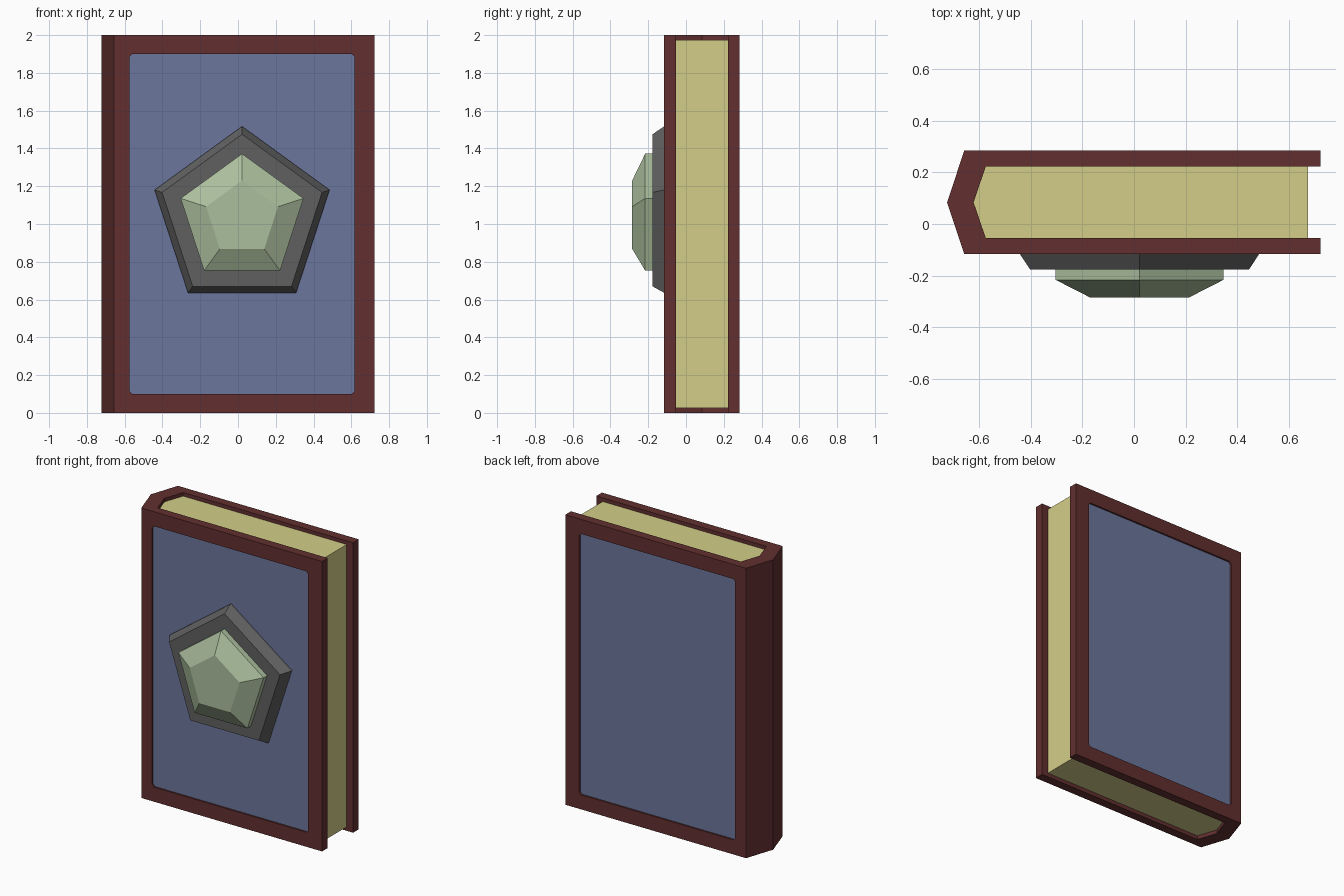
import bpy, bmesh, math

if "Cube" in bpy.data.objects:
    bpy.data.objects.remove(bpy.data.objects["Cube"])


def material(name, rgb):
    lin = [((c / 255 + 0.055) / 1.055) ** 2.4 for c in rgb]
    m = bpy.data.materials.new(name)
    m.diffuse_color = (*lin, 1)
    m.use_nodes = True
    m.node_tree.nodes["Principled BSDF"].inputs["Base Color"].default_value = m.diffuse_color
    return m


LEATHER = material("dark red leather", (98, 47, 47))
BLUE = material("blue panel", (107, 118, 156))
PAPER = material("cream paper", (212, 206, 136))
IRON = material("grey metal", (96, 96, 96))
GREEN = material("green gem", (171, 191, 157))


def finish(name, bm, *mats):
    bmesh.ops.recalc_face_normals(bm, faces=bm.faces)
    me = bpy.data.meshes.new(name)
    bm.to_mesh(me)
    bm.free()
    for m in mats:
        me.materials.append(m)
    ob = bpy.data.objects.new(name, me)
    bpy.context.collection.objects.link(ob)
    return ob


def prism(profile, z0, z1):
    """Extrude an xy profile upwards."""
    bm = bmesh.new()
    face = bm.faces.new([bm.verts.new((x, y, z0)) for x, y in profile])
    top = bmesh.ops.extrude_face_region(bm, geom=[face])["geom"]
    for v in top:
        if isinstance(v, bmesh.types.BMVert):
            v.co.z = z1
    bmesh.ops.recalc_face_normals(bm, faces=bm.faces)
    return bm


def pentagon_stack(name, rings, mat, cx=0.0215, cz=1.03):
    """Loft pentagons of (radius, y), closed at both ends."""
    bm = bmesh.new()
    loops = []
    for r, y in rings:
        angles = [math.pi / 2 + i * math.tau / 5 for i in range(5)]
        loops.append([bm.verts.new((cx + r * math.cos(a), y, cz + r * math.sin(a)))
                      for a in angles])
    for a, b in zip(loops, loops[1:]):
        for i in range(5):
            j = (i + 1) % 5
            bm.faces.new((a[i], a[j], b[j], b[i]))
    bm.faces.new(loops[0])
    bm.faces.new(loops[-1])
    return finish(name, bm, mat)


# Cover: folded boards with a pointed spine
MID, OUT, INN = 0.084, 0.2, 0.138
half = [(0.7225, INN), (0.7225, OUT), (-0.657, OUT)]
inner = (-0.574, INN)
profile = ([(x, MID - d) for x, d in half] + [(-0.7235, MID)]
           + [(x, MID + d) for x, d in reversed(half)]
           + [(inner[0], MID + INN), (-0.621, MID), (inner[0], MID - INN)])
bm = prism(profile, 0, 2)

# Recessed blue panels on both boards, with clipped corners
DEPTH = 0.012
for side in (-1, 1):
    board = next(f for f in bm.faces if f.normal.y * side > 0.99
                 and abs(f.calc_center_median().y - MID - side * OUT) < 0.001)
    bmesh.ops.inset_region(bm, faces=[board], thickness=0.09)
    for v in board.verts:
        v.co.x = 0.616 if v.co.x > 0 else -0.574
        v.co.z = 1.9 if v.co.z > 1 else 0.1
    bmesh.ops.inset_region(bm, faces=[board], thickness=0.0, depth=0.0)
    for v in board.verts:
        v.co.y -= side * DEPTH
    walls = [e for v in board.verts for e in v.link_edges if board not in e.link_faces]
    bmesh.ops.bevel(bm, geom=walls, offset=0.015, segments=1, affect='EDGES')
    for f in bm.faces:
        if all(abs(v.co.y - MID - side * (OUT - DEPTH)) < 0.001 for v in f.verts):
            f.material_index = 1
finish("book_cover", bm, LEATHER, BLUE)

# Page block, fitted into the spine fold
pages = [(0.674, MID - INN), (0.674, MID + INN), (inner[0], MID + INN),
         (-0.621, MID), (inner[0], MID - INN)]
finish("page_block", prism(pages, 0.027, 1.975), PAPER)

# Pentagonal metal setting and faceted gem
pentagon_stack("gem_setting", [(0.487, -0.102), (0.487, -0.116), (0.445, -0.177)], IRON)
pentagon_stack("gem", [(0.342, -0.17), (0.342, -0.216), (0.2, -0.285)], GREEN)
